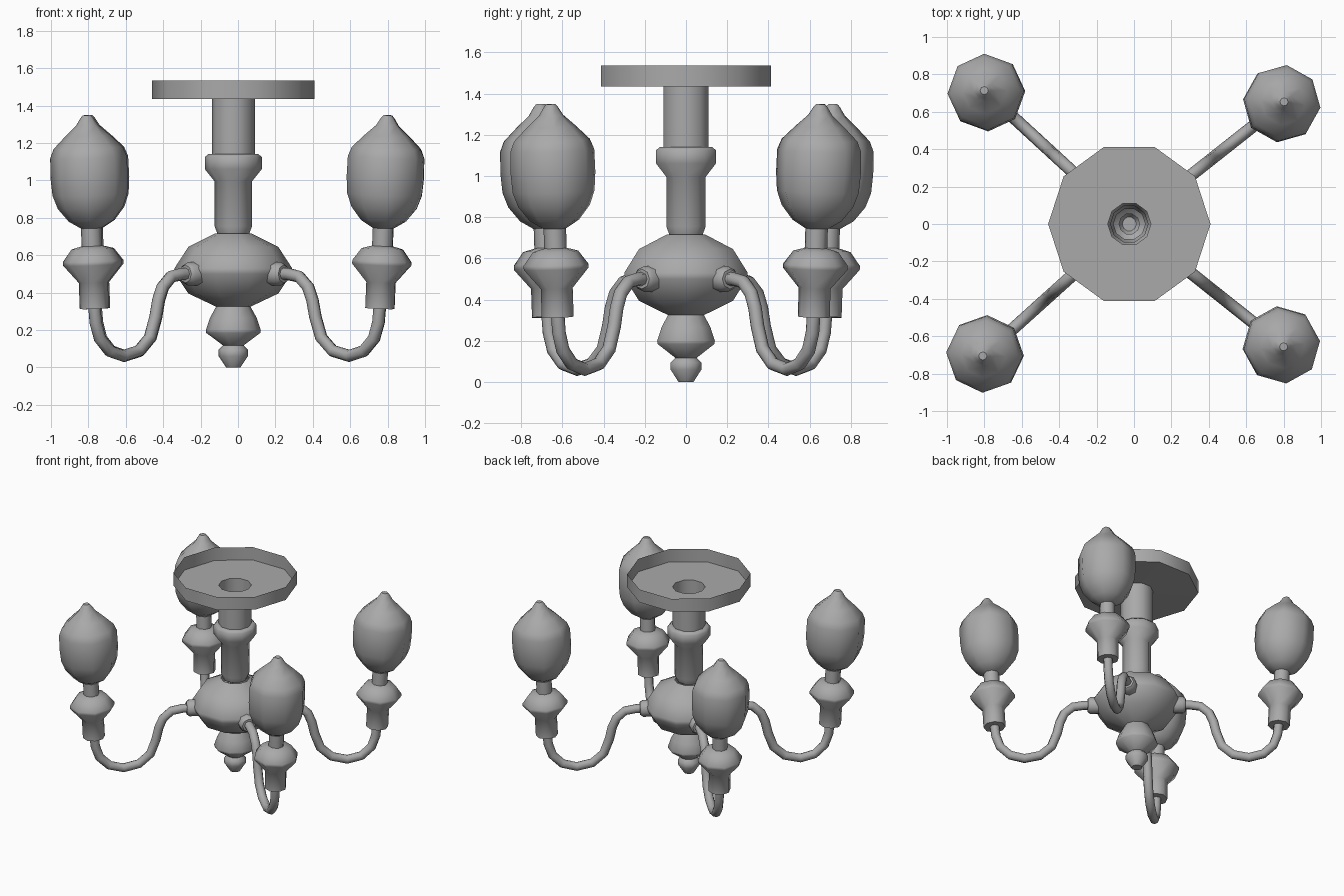
import bpy, bmesh
from math import sin, cos, pi, radians
from mathutils import Vector, Matrix

old = bpy.data.objects.get("Cube")
if old:
    bpy.data.objects.remove(old, do_unlink=True)

grey = bpy.data.materials.new("grey metal")
grey.use_nodes = True
grey.diffuse_color = (0.4, 0.4, 0.4, 1)
grey.node_tree.nodes["Principled BSDF"].inputs["Base Color"].default_value = (0.4, 0.4, 0.4, 1)

CENTRE = Vector((-0.025, 0, 0))


def skin(name, path, radii, sides, matrix, cap_start=True, cap_end=True):
    """Rings of the given radii along a path in the xz plane, joined by quads."""
    bm = bmesh.new()
    rings = []
    for i, (x, z) in enumerate(path):
        ahead, behind = path[min(i + 1, len(path) - 1)], path[max(i - 1, 0)]
        t = Vector((ahead[0] - behind[0], 0, ahead[1] - behind[1]))
        t = t.normalized() if t.length > 1e-6 else Vector((0, 0, 1))
        u, v = Vector((t.z, 0, -t.x)), Vector((0, 1, 0))
        rings.append([bm.verts.new(Vector((x, 0, z)) + radii[i] * (u * cos(a) + v * sin(a)))
                      for a in (2 * pi * k / sides for k in range(sides))])
    for low, high in zip(rings, rings[1:]):
        for k in range(sides):
            n = (k + 1) % sides
            bm.faces.new((low[k], low[n], high[n], high[k]))
    if cap_start:
        bm.faces.new(rings[0][::-1])
    if cap_end:
        bm.faces.new(rings[-1])
    mesh = bpy.data.meshes.new(name)
    bm.to_mesh(mesh)
    bm.free()
    mesh.materials.append(grey)
    ob = bpy.data.objects.new(name, mesh)
    bpy.context.collection.objects.link(ob)
    ob.matrix_world = matrix
    bpy.ops.object.select_all(action='DESELECT')
    ob.select_set(True)
    bpy.context.view_layer.objects.active = ob
    bpy.ops.object.shade_smooth_by_angle(angle=radians(48))
    return ob


def lathe(name, profile, sides, matrix, **caps):
    """Turned part from (radius, height) points, bottom to top."""
    return skin(name, [(0, z) for r, z in profile], [r for r, z in profile], sides, matrix, **caps)


# Central column: hollow, open at the top
middle = Matrix.Translation(CENTRE)
lathe("finial", [(.038, 0), (.078, .06), (.078, .095), (.055, .118), (.145, .185), (.147, .2),
                 (.125, .265), (.092, .325)], 10, middle, cap_end=False)
lathe("body", [(.092, .325), (.24, .395), (.31, .5), (.315, .53), (.24, .645), (.1, .715)],
      10, middle, cap_start=False, cap_end=False)
lathe("stem", [(.085, .715), (.1, .755), (.1, .995), (.152, 1.06), (.152, 1.125), (.135, 1.14),
               (.115, 1.14), (.115, 1.435)], 10, middle, cap_start=False, cap_end=False)
lathe("canopy", [(.115, 1.435), (.434, 1.4352), (.434, 1.535)], 10, middle,
      cap_start=False, cap_end=False)

# Four arms, each with a collar and a slightly outward leaning lamp
arm_path = [(.28, .5), (.37, .5), (.45, .485), (.51, .43), (.54, .36), (.56, .27), (.6, .16),
            (.68, .088), (.79, .062), (.89, .088), (.96, .155), (.99, .24), (1.0, .33)]
holder = [(.078, 0), (.078, .14), (.158, .235), (.158, .255), (.11, .32), (.055, .335), (.055, .44)]
bulb = [(.055, .43), (.12, .47), (.175, .54), (.2, .61), (.207, .7), (.205, .81), (.185, .86),
        (.12, .925), (.06, .98), (.035, 1.02), (.022, 1.035)]

for place, angle in (("back_left", 38.3), ("back_right", 137.4),
                     ("front_right", 222), ("front_left", 321.5)):
    turn = middle @ Matrix.Rotation(radians(angle), 4, 'Z')
    lean = turn @ Matrix.Translation((1, 0, .315)) @ Matrix.Rotation(radians(3), 4, 'Y')
    skin("arm_" + place, arm_path, [.033] * len(arm_path), 8, turn)
    skin("collar_" + place, [(.26, .5), (.325, .5), (.345, .5)], [.063, .063, .048], 8, turn)
    lathe("lamp_holder_" + place, holder, 8, lean)
    lathe("bulb_" + place, bulb, 8, lean)
